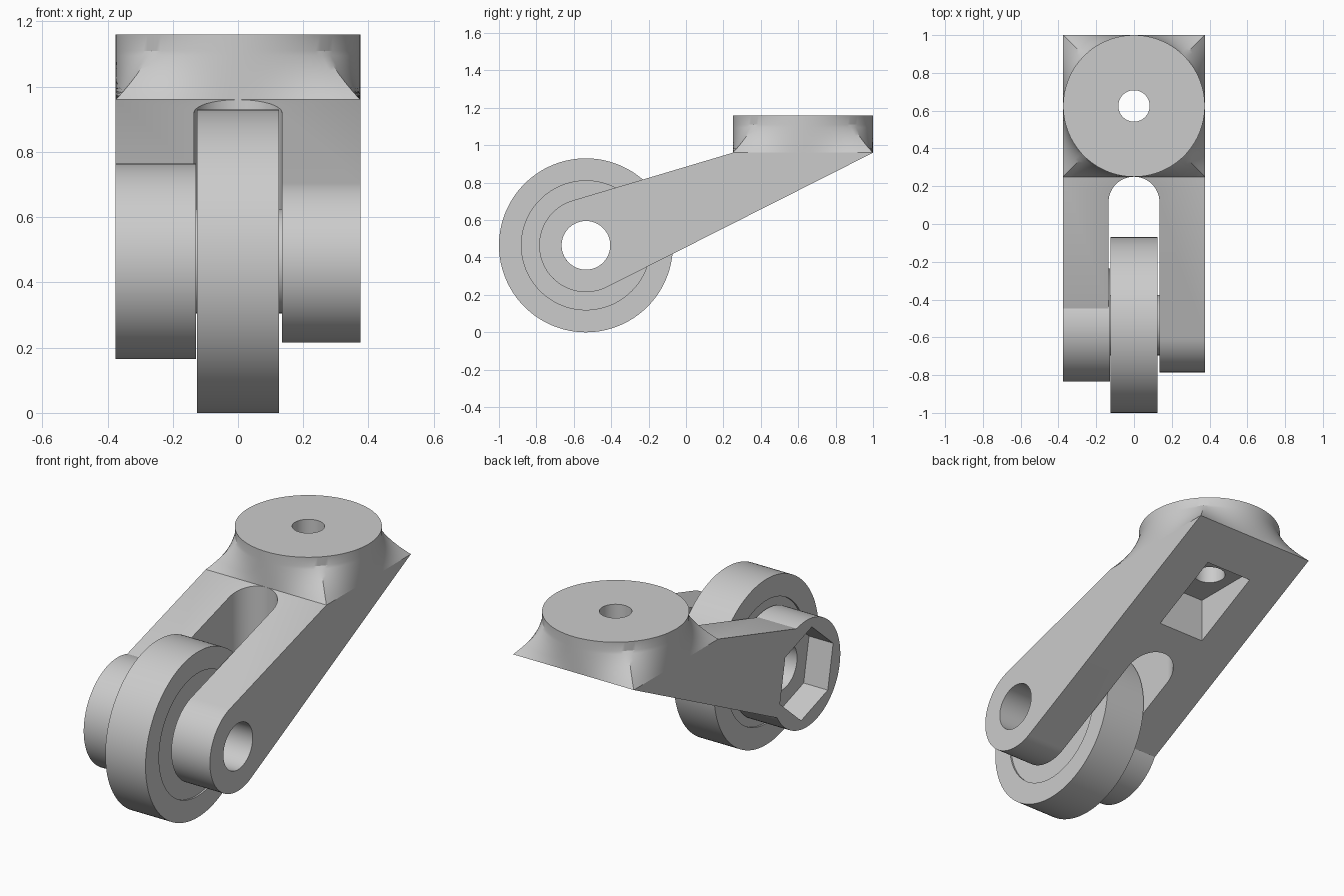
import bpy, bmesh, math
from mathutils import Matrix, Vector

cube = bpy.data.objects.get("Cube")
if cube:
    bpy.data.objects.remove(cube, do_unlink=True)

grey = bpy.data.materials.new("plain grey")
grey.use_nodes = True
grey.diffuse_color = (0.6, 0.6, 0.6, 1)
grey.node_tree.nodes["Principled BSDF"].inputs["Base Color"].default_value = (0.6, 0.6, 0.6, 1)

AXLE_Y, AXLE_Z = -0.535, 0.465
HALF, SLOT = 0.375, 0.135
MOUNT_Y, DECK = 0.625, 0.96


def loft(name, rings, closed=False):
    """Bridge equal-length rings of points; cap the ends unless closed."""
    bm = bmesh.new()
    rows = [[bm.verts.new(p) for p in ring] for ring in rings]
    n = len(rows[0])
    pairs = list(zip(rows, rows[1:]))
    if closed:
        pairs.append((rows[-1], rows[0]))
    else:
        bm.faces.new(rows[0])
        bm.faces.new(rows[-1])
    for a, b in pairs:
        for i in range(n):
            j = (i + 1) % n
            bm.faces.new((a[i], a[j], b[j], b[i]))
    bmesh.ops.recalc_face_normals(bm, faces=bm.faces)
    mesh = bpy.data.meshes.new(name)
    bm.to_mesh(mesh)
    bm.free()
    obj = bpy.data.objects.new(name, mesh)
    bpy.context.collection.objects.link(obj)
    mesh.materials.append(grey)
    return obj


def circle(r, n=96, start=0.0):
    return [(r * math.cos(start + math.tau * i / n), r * math.sin(start + math.tau * i / n))
            for i in range(n)]


def prism_x(name, outline, x0, x1):
    return loft(name, [[(x, y, z) for y, z in outline] for x in (x0, x1)])


def prism_z(name, outline, z0, z1):
    return loft(name, [[(x, y, z) for x, y in outline] for z in (z0, z1)])


def at_axle(outline):
    return [(AXLE_Y + y, AXLE_Z + z) for y, z in outline]


def combine(target, tool, operation="DIFFERENCE"):
    """Apply a boolean and discard the tool."""
    tool.hide_render = True
    mod = target.modifiers.new("shape", "BOOLEAN")
    mod.operation, mod.object, mod.solver = operation, tool, "EXACT"
    bpy.ops.object.select_all(action="DESELECT")
    bpy.context.view_layer.objects.active = target
    target.select_set(True)
    bpy.ops.object.modifier_apply(modifier=mod.name)
    bpy.data.objects.remove(tool, do_unlink=True)


def smooth(obj, degrees=28):
    bpy.ops.object.select_all(action="DESELECT")
    bpy.context.view_layer.objects.active = obj
    obj.select_set(True)
    bpy.ops.object.shade_smooth_by_angle(angle=math.radians(degrees))


def tangent_angle(point, r, side):
    """Angle on the axle circle where the line from point touches it."""
    d = Vector((point[0] - AXLE_Y, point[1] - AXLE_Z))
    return math.atan2(d.y, d.x) + side * math.acos(r / d.length)


# Fork body: rounded nose tapering up to the deck
front_top, back_top = (0.25, DECK), (1.0, DECK)
a0 = tangent_angle(front_top, 0.25, 1)
a1 = tangent_angle(back_top, 0.25, -1) + math.tau
nose = [(0.25 * math.cos(a), 0.25 * math.sin(a))
        for a in (a0 + (a1 - a0) * i / 56 for i in range(57))]
fork = prism_x("fork_body", [back_top, front_top] + at_axle(nose), -HALF, HALF)

# Wheel slot with a round end
slot_y = 0.25 - SLOT
arc = [(SLOT * math.cos(math.pi * i / 40), slot_y + SLOT * math.sin(math.pi * i / 40))
       for i in range(41)]
combine(fork, prism_z("slot_cutter", arc + [(-SLOT, -1.5), (SLOT, -1.5)], -1, 2))

# Nut boss, axle hole and hexagonal nut pocket
combine(fork, prism_x("boss", at_axle(circle(0.3)), -HALF, -0.128), "UNION")
combine(fork, prism_x("axle_cutter", at_axle(circle(0.13)), -1, 1))
combine(fork, prism_x("hex_cutter", at_axle(circle(0.25, 6, math.radians(41))), -1, -0.225))

# Bolt pocket in the sloping underside, and bolt hole above it
pocket = [(-0.145, 0.39), (0.145, 0.39), (0.145, 0.785), (-0.145, 0.785)]
combine(fork, prism_z("pocket_cutter", pocket, 0, 0.9))


def bolt_cutter():
    return prism_z("bolt_cutter", [(x, y + MOUNT_Y) for x, y in circle(0.083, 64)], 0.7, 1.5)


combine(fork, bolt_cutter())
smooth(fork)

# Mount: square base blending into a round plate
rings = []
steps = 10
for k in range(steps + 1):
    t = k / steps
    w = (1 - t) * (1 - 0.3 * t)
    ring = []
    for c, s in circle(1, 128):
        r = HALF * (1 - w + w / max(abs(c), abs(s)))
        ring.append((c * r, MOUNT_Y + s * r, DECK + 0.15 * t))
    rings.append(ring)
rings.append([(x, y, 1.16) for x, y, z in rings[-1]])
mount = loft("mount_plate", rings)
combine(mount, bolt_cutter())
smooth(mount)

# Wheel: turned profile of (radius, x) with hub spacers and shallow recesses
half = [(0.13, 0.135), (0.16, 0.135), (0.16, 0.115), (0.345, 0.115), (0.345, 0.125), (0.465, 0.125)]
profile = half + [(r, -x) for r, x in reversed(half)]
wheel = loft("wheel", [[(x, AXLE_Y + r * c, AXLE_Z + r * s) for c, s in circle(1, 128)]
                       for r, x in profile], closed=True)
smooth(wheel)
